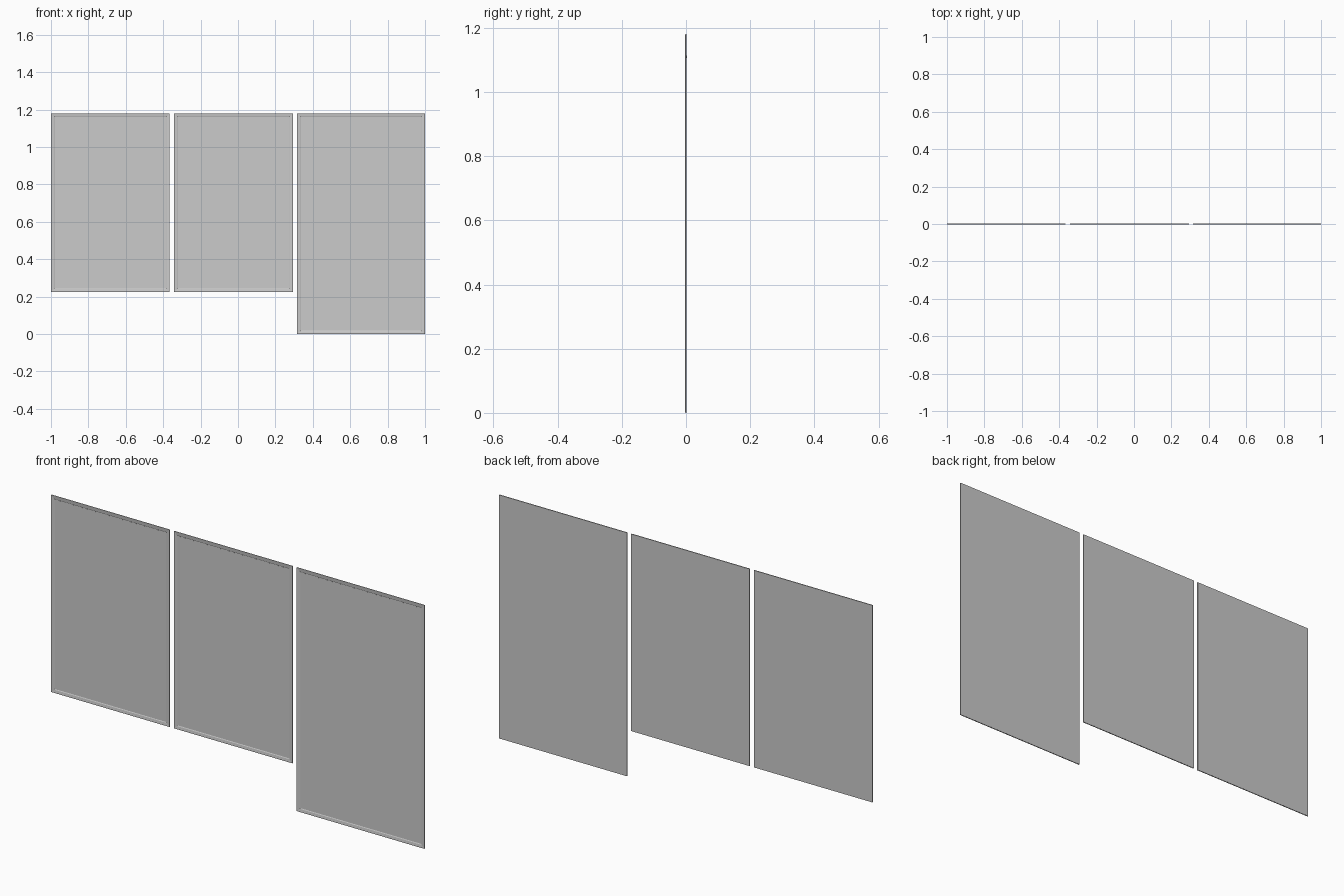
import bpy, bmesh, math

if "Cube" in bpy.data.objects:
    bpy.data.objects.remove(bpy.data.objects["Cube"])

FRONT, BACK = -0.0025, 0.0025
TOP = 1.18


def make_object(name, bm):
    bmesh.ops.recalc_face_normals(bm, faces=bm.faces)
    mesh = bpy.data.meshes.new(name)
    bm.to_mesh(mesh)
    bm.free()
    ob = bpy.data.objects.new(name, mesh)
    bpy.context.collection.objects.link(ob)
    return ob


def rect(bm, x0, x1, z0, z1, inset, y):
    i = inset
    return [bm.verts.new(p) for p in ((x0 + i, y, z0 + i), (x1 - i, y, z0 + i),
                                      (x1 - i, y, z1 - i), (x0 + i, y, z1 - i))]


def loft(bm, loops, closed=False):
    pairs = list(zip(loops, loops[1:] + loops[:1]))
    for a, b in pairs if closed else pairs[:-1]:
        for k in range(4):
            n = (k + 1) % 4
            bm.faces.new((a[k], a[n], b[n], b[k]))


def picture(label, x0, x1, z0, z1):
    # Frame: mitred moulding, profile as (inset, y)
    profile = [(0, BACK - 0.0004), (0, FRONT + 0.0006), (0.002, FRONT), (0.015, FRONT + 0.0015),
               (0.018, FRONT + 0.0032), (0.021, FRONT + 0.0032), (0.021, BACK - 0.0004)]
    bm = bmesh.new()
    loft(bm, [rect(bm, x0, x1, z0, z1, i, y) for i, y in profile], closed=True)
    make_object(label + "_frame", bm)

    # Picture sheet set inside the moulding
    bm = bmesh.new()
    front = rect(bm, x0, x1, z0, z1, 0.0195, FRONT + 0.003)
    back = rect(bm, x0, x1, z0, z1, 0.0195, BACK - 0.0006)
    loft(bm, [front, back])
    bm.faces.new(front)
    bm.faces.new(back)
    make_object(label + "_picture", bm)

    # Backing board
    bm = bmesh.new()
    a = rect(bm, x0, x1, z0, z1, 0.001, BACK - 0.0005)
    b = rect(bm, x0, x1, z0, z1, 0.001, BACK - 0.0002)
    loft(bm, [a, b])
    bm.faces.new(a)
    bm.faces.new(b)
    make_object(label + "_backing", bm)

    # Small flat hanger on the back
    bpy.ops.mesh.primitive_cylinder_add(vertices=12, radius=0.004, depth=0.0006,
                                        location=((x0 + x1) / 2, BACK - 0.0003, z1 - 0.07),
                                        rotation=(math.pi / 2, 0, 0))
    bpy.context.object.name = label + "_hanger"


picture("left", -1.0, -0.365, 0.225, TOP)
picture("middle", -0.342, 0.293, 0.225, TOP)
picture("right", 0.316, 1.0, 0.0, TOP)
